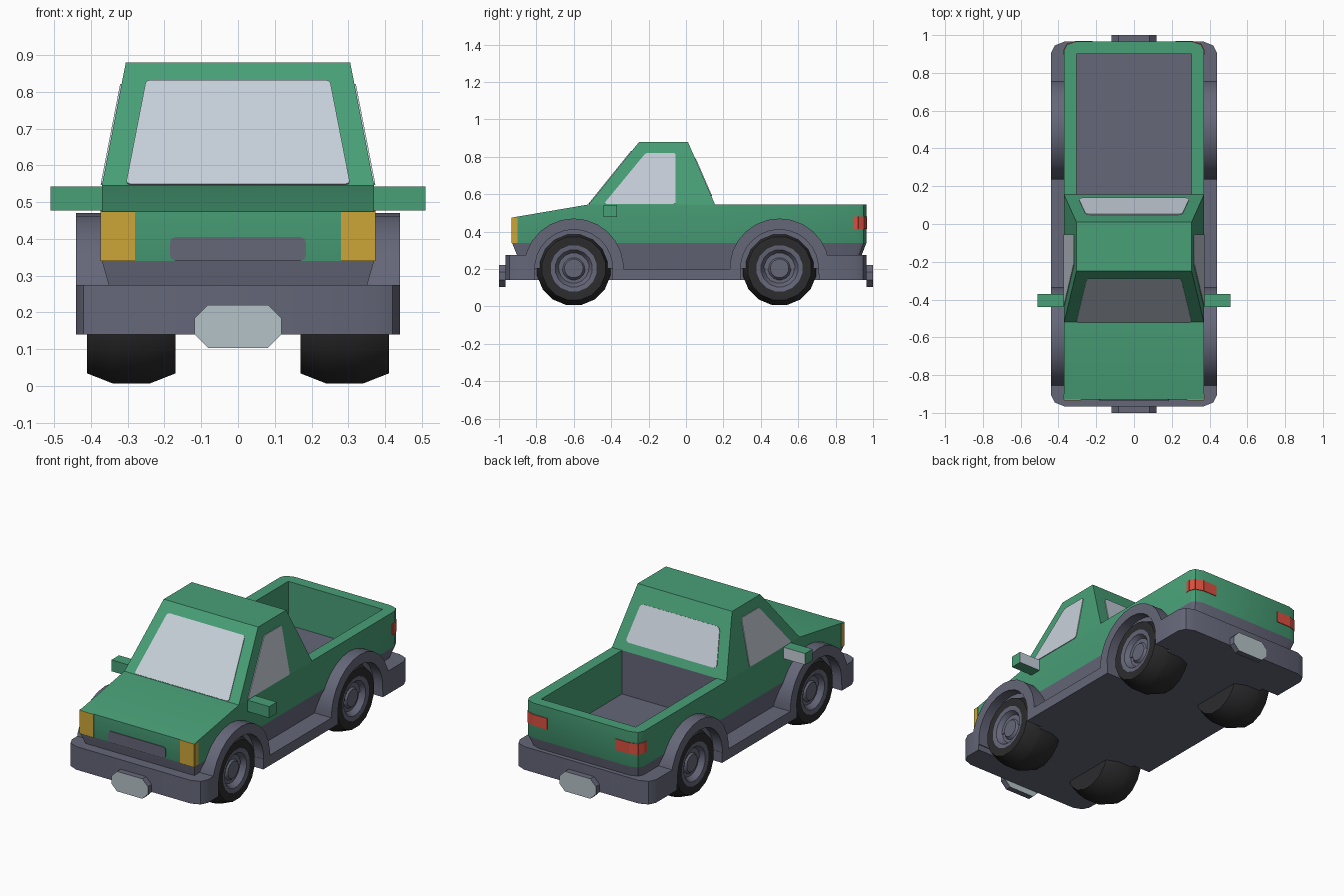
import bpy, bmesh, math
from mathutils import Vector

cube = bpy.data.objects.get("Cube")
if cube:
    bpy.data.objects.remove(cube, do_unlink=True)


def material(name, r, g, b):
    m = bpy.data.materials.new(name)
    m.use_nodes = True
    m.diffuse_color = (r, g, b, 1)
    m.node_tree.nodes["Principled BSDF"].inputs["Base Color"].default_value = (r, g, b, 1)
    return m


GREEN = material("green paint", 0.065, 0.35, 0.185)
GREY = material("grey trim", 0.13, 0.135, 0.19)
TYRE = material("black rubber", 0.025, 0.025, 0.027)
GLASS = material("pale glass", 0.57, 0.63, 0.70)
PLATE = material("silver plate", 0.46, 0.54, 0.57)
AMBER = material("amber lamp", 0.61, 0.38, 0.04)
RED = material("red lamp", 0.70, 0.08, 0.05)


def build(name, verts, faces, mats, rule=None):
    bm = bmesh.new()
    vs = [bm.verts.new(v) for v in verts]
    for f in faces:
        bm.faces.new([vs[i] for i in f])
    bmesh.ops.recalc_face_normals(bm, faces=bm.faces)
    bm.normal_update()
    if rule:
        for f in bm.faces:
            f.material_index = rule(f)
    me = bpy.data.meshes.new(name)
    bm.to_mesh(me)
    bm.free()
    for m in mats:
        me.materials.append(m)
    ob = bpy.data.objects.new(name, me)
    bpy.context.collection.objects.link(ob)
    bpy.ops.object.select_all(action='DESELECT')
    ob.select_set(True)
    bpy.context.view_layer.objects.active = ob
    bpy.ops.object.shade_smooth_by_angle(angle=math.radians(32))
    return ob


def prism(name, pts, vec, mats, rule=None):
    """Sweep a flat outline along a vector."""
    n, vec = len(pts), Vector(vec)
    pts = [Vector(p) for p in pts]
    faces = [list(range(n)), list(range(n, 2 * n))]
    faces += [(i, (i + 1) % n, (i + 1) % n + n, i + n) for i in range(n)]
    return build(name, pts + [p + vec for p in pts], faces, mats, rule)


def panel(name, pts, out, mats, depth=0.004, corner=0.0, segments=2, rule=None):
    """Thin plate raised along its outward side, with optional rounded corners."""
    bm = bmesh.new()
    bm.faces.new([bm.verts.new(p) for p in pts])
    if corner:
        bmesh.ops.bevel(bm, geom=bm.verts[:], offset=corner, segments=segments,
                        profile=0.5, affect='VERTICES')
    bm.normal_update()
    face = bm.faces[:][0]
    nor = face.normal.copy()
    if nor.dot(Vector(out)) < 0:
        nor.negate()
    outline = [v.co.copy() for v in face.verts]
    bm.free()
    return prism(name, outline, nor * depth, mats, rule)


def box(name, lo, hi, mats, rule=None):
    (x, y, z), (X, Y, Z) = lo, hi
    return prism(name, [(x, y, z), (X, y, z), (X, Y, z), (x, Y, z)], (0, 0, Z - z), mats, rule)


# Lower body, hood and load bed as one tub made of stacked outlines
BELT, FLOOR = 0.545, 0.29


def outline(hw, y0, y1, z, top=False):
    half = [(hw, y0), (hw, -0.52), (hw, 0.155), (hw, y1 - 0.045),
            (hw - 0.015, y1 - 0.015), (hw - 0.06, y1)]
    ring = half + [(-x, y) for x, y in reversed(half)]
    return [(x, y, 0.475 if top and y == y0 else z) for x, y in ring]


rings = [outline(0.33, -0.875, 0.91, 0.14), outline(0.33, -0.875, 0.91, 0.2),
         outline(0.37, -0.93, 0.965, 0.34), outline(0.37, -0.93, 0.965, BELT, True)]
verts = sum(rings, [])
faces = [list(range(12))]
for k in range(3):
    faces += [(k * 12 + i, k * 12 + (i + 1) % 12, k * 12 + 12 + (i + 1) % 12, k * 12 + 12 + i)
              for i in range(12)]
T, B = 36, 48
for z in (BELT, FLOOR):
    verts += [(0.305, 0.155, z), (0.305, 0.9, z), (-0.305, 0.9, z), (-0.305, 0.155, z)]
faces += [(T, T + 1, T + 10, T + 11), (T + 1, T + 2, B, B + 3, T + 9, T + 10),
          (T + 2, T + 3, T + 4, T + 5, B + 1, B), (T + 5, T + 6, B + 2, B + 1),
          (T + 6, T + 7, T + 8, T + 9, B + 3, B + 2), (B + 4, B + 5, B + 6, B + 7)]
faces += [(B + i, B + (i + 1) % 4, B + 4 + (i + 1) % 4, B + 4 + i) for i in range(4)]


def tub_rule(f):
    c = f.calc_center_median()
    bed_front = f.normal.y > 0.9 and c.y < 0.3
    return 1 if c.z < 0.34 or bed_front else 0


build("body_tub", verts, faces, [GREEN, GREY], tub_rule)

# Cab
ROOF = 0.88
base = [(0.37, -0.52), (0.37, 0.155), (-0.37, 0.155), (-0.37, -0.52)]
top = [(0.305, -0.25), (0.305, 0.01), (-0.305, 0.01), (-0.305, -0.25)]
build("cab", [(x, y, BELT) for x, y in base] + [(x, y, ROOF) for x, y in top],
      [(0, 1, 2, 3), (4, 5, 6, 7)] + [(i, (i + 1) % 4, (i + 1) % 4 + 4, i + 4) for i in range(4)],
      [GREEN])


def slope(a, b, z):
    return a + (b - a) * (z - BELT) / (ROOF - BELT)


# Windows
def cross_window(name, ya, yb, lower, upper, out, corner):
    pts = [(s * hw, slope(ya, yb, z), z)
           for s, (hw, z) in ((-1, lower), (1, lower), (1, upper), (-1, upper))]
    panel(name, pts, out, [GLASS], corner=corner)


cross_window("windshield", -0.52, -0.25, (0.305, 0.547), (0.25, 0.83), (0, -1, 0), 0.012)
cross_window("rear_window", 0.155, 0.01, (0.295, 0.59), (0.255, 0.79), (0, 1, 0), 0.02)

# Bumpers, with rounded ends, and number plates
for name, s, tip, wheel_edge in (("front", -1, 0.965, 0.81), ("rear", 1, 0.965, 0.71)):
    half = [(0.44, wheel_edge), (0.44, 0.905), (0.42, 0.945), (0.37, tip)]
    ring = half + [(-x, y) for x, y in reversed(half)]
    prism(name + "_bumper", [(x, s * y, 0.14) for x, y in ring], (0, 0, 0.135), [GREY])
    panel(name + "_plate", [(x, s * tip, z) for x, z in
                            ((-0.118, 0.104), (0.118, 0.104), (0.118, 0.22), (-0.118, 0.22))],
          (0, s, 0), [PLATE, GREY], depth=0.035, corner=0.036, segments=1,
          rule=lambda f: 0 if abs(f.normal.y) > 0.9 else 1)

box("side_sills", (-0.44, -0.395, 0.14), (0.44, 0.295, 0.2), [GREY])
panel("grille", [(-0.185, -0.93, 0.34), (0.185, -0.93, 0.34), (0.185, -0.93, 0.405),
                 (-0.185, -0.93, 0.405)], (0, -1, 0), [GREY], corner=0.015)


def lamp(name, path, z0, z1, mat):
    for i, (a, b) in enumerate(zip(path, path[1:])):
        mid = ((a[0] + b[0]) / 2, (a[1] + b[1]) / 2, 0)
        panel(f"{name}_{i + 1}", [(*a, z0), (*b, z0), (*b, z1), (*a, z1)], mid, [mat])


# Wheel: spun profile of (x, radius); the inner half is cut off below the bed
PROFILE = [(0.17, 0), (0.17, 0.172), (0.24, 0.2), (0.305, 0.2), (0.31, 0.2), (0.34, 0.2),
           (0.41, 0.172), (0.41, 0.125), (0.405, 0.1), (0.375, 0.08), (0.375, 0.062),
           (0.39, 0.05), (0.39, 0)]
SIDES, HUB_Z = 16, 0.203


def wheel(name, s, cy):
    verts, faces = [], []
    for x, r in PROFILE:
        for i in range(SIDES):
            a = 2 * math.pi * (i + 0.5) / SIDES
            z = HUB_Z + r * math.sin(a)
            verts.append((s * x, cy + r * math.cos(a), min(z, 0.25) if x < 0.308 else z))
    for k in range(1, len(PROFILE) - 2):
        for i in range(SIDES):
            j = (i + 1) % SIDES
            faces.append((k * SIDES + i, k * SIDES + j, (k + 1) * SIDES + j, (k + 1) * SIDES + i))
    last = (len(PROFILE) - 2) * SIDES
    faces += [list(range(SIDES, 2 * SIDES)), list(range(last, last + SIDES))]

    def rule(f):
        c = f.calc_center_median()
        reach = max(math.hypot(v.co.y - cy, v.co.z - HUB_Z) for v in f.verts)
        return 1 if abs(c.x) > 0.36 and reach < 0.13 else 0
    build(name, verts, faces, [TYRE, GREY], rule)


def arc(cy, r, x, a0, a1, n=14):
    angles = [math.radians(a0 + (a1 - a0) * i / n) for i in range(n + 1)]
    return [(x, cy + r * math.cos(a), HUB_Z + r * math.sin(a)) for a in angles]


for side, s in (("left", 1), ("right", -1)):
    panel(side + "_window", [(s * slope(0.37, 0.305, z), y, z) for y, z in
                             ((-0.44, 0.547), (-0.055, 0.547), (-0.055, 0.82), (-0.215, 0.82))],
          (s, 0, 0), [GLASS], corner=0.012)
    lamp(side + "_headlight", [(s * 0.37, -0.9), (s * 0.37, -0.93), (s * 0.28, -0.93)],
         0.34, 0.475, AMBER)
    lamp(side + "_tail_light", [(s * 0.37, 0.895), (s * 0.37, 0.92), (s * 0.355, 0.95),
                                (s * 0.31, 0.965), (s * 0.22, 0.965)], 0.415, 0.48, RED)
    # Door mirror with glass on its rear face
    x0, x1 = sorted((s * 0.36, s * 0.51))
    box(side + "_mirror", (x0, -0.44, 0.477), (x1, -0.37, 0.543), [GREEN, GLASS],
        lambda f: 1 if f.normal.y > 0.9 else 0)
    # Wheels, arches and the wall behind each wheel
    for end, cy in (("front", -0.6), ("rear", 0.5)):
        label = f"{end}_{side}"
        wheel(label + "_wheel", s, cy)
        ring = arc(cy, 0.267, s * 0.31, -8, 188) + arc(cy, 0.208, s * 0.31, 188, -8)
        prism(label + "_arch", ring, (s * 0.13, 0, 0), [GREY])
        prism(label + "_arch_liner", arc(cy, 0.23, s * 0.31, 0, 180), (s * 0.07, 0, 0), [GREY])
